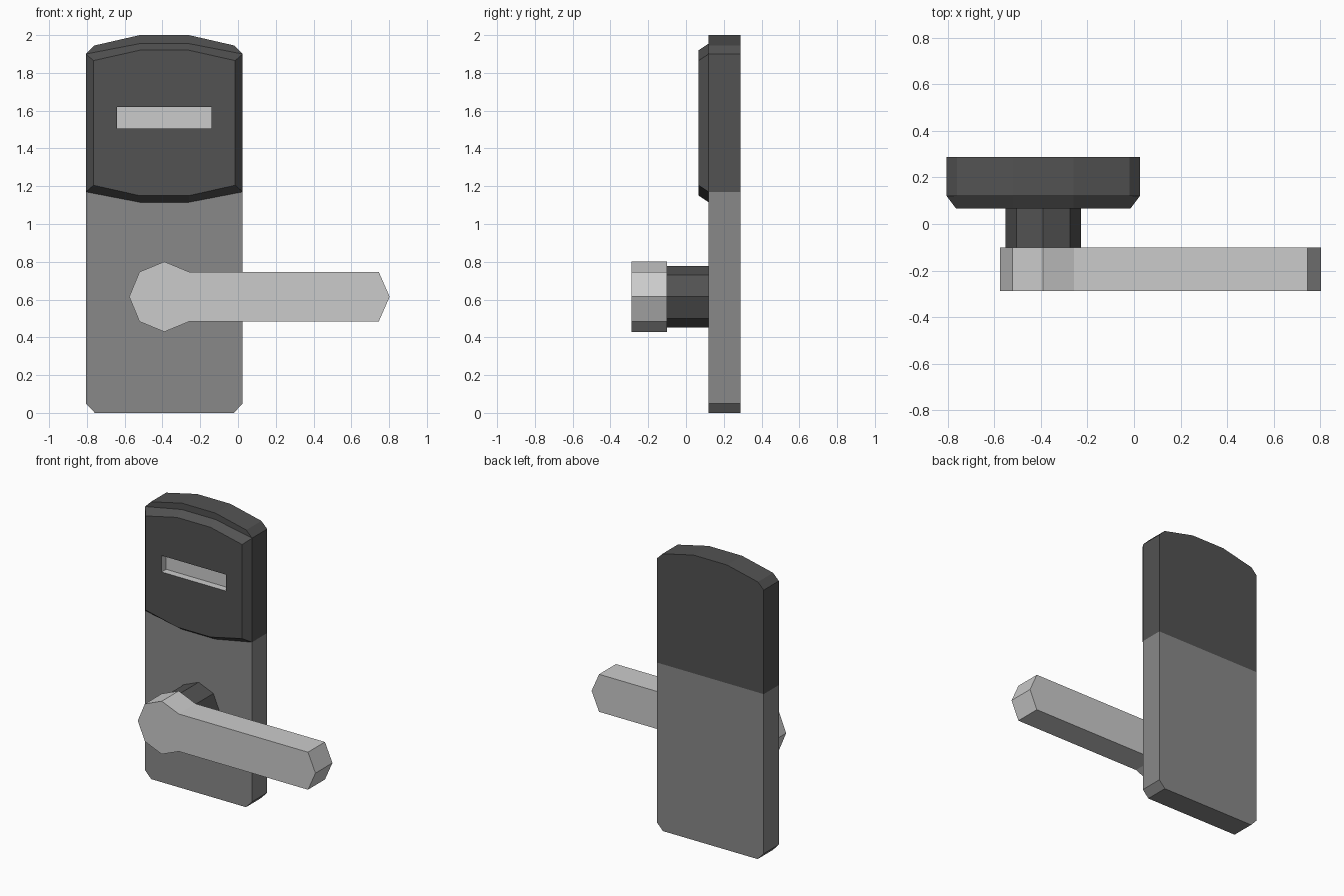
import bpy, bmesh, math

cube = bpy.data.objects.get("Cube")
if cube:
    bpy.data.objects.remove(cube, do_unlink=True)


def make_material(name, value):
    mat = bpy.data.materials.new(name)
    mat.use_nodes = True
    color = (value, value, value, 1)
    mat.diffuse_color = color
    mat.node_tree.nodes["Principled BSDF"].inputs["Base Color"].default_value = color
    return mat


dark = make_material("dark grey", 0.085)
medium = make_material("medium grey", 0.25)
light = make_material("light grey", 0.6)

AXIS_X = -0.39   # centre line of the plate
LEVER_Z = 0.615  # height of the lever pivot


def mirrored(half):
    """Close a right-hand half outline, given as offsets from the centre line."""
    right = [(AXIS_X + x, z) for x, z in half]
    left = [(AXIS_X - x, z) for x, z in reversed(half)]
    return right + left


def octagon(radius):
    return [(AXIS_X + radius * math.cos(i * math.pi / 4),
             LEVER_Z + radius * math.sin(i * math.pi / 4)) for i in range(8)]


def loft(name, front, back, y_front, y_back, mats):
    """Solid between a front and a back outline in the x-z plane."""
    bm = bmesh.new()
    a = [bm.verts.new((x, y_front, z)) for x, z in front]
    b = [bm.verts.new((x, y_back, z)) for x, z in back]
    bm.faces.new(a)
    bm.faces.new(b[::-1])
    for i in range(len(a)):
        j = (i + 1) % len(a)
        bm.faces.new((a[j], a[i], b[i], b[j]))
    bmesh.ops.recalc_face_normals(bm, faces=bm.faces)
    mesh = bpy.data.meshes.new(name)
    bm.to_mesh(mesh)
    bm.free()
    for mat in mats:
        mesh.materials.append(mat)
    obj = bpy.data.objects.new(name, mesh)
    bpy.context.collection.objects.link(obj)
    return obj


# Back plate: lower and upper halves meeting at one height
W, SPLIT, FACE, BACK = 0.415, 1.17, 0.12, 0.288
lower = mirrored([(0.368, 0), (W, 0.05), (W, SPLIT)])
upper = mirrored([(W, SPLIT), (W, 1.9), (0.37, 1.945), (0.13, 2)])
loft("lower_plate", lower, lower, FACE, BACK, [medium])
loft("upper_plate", upper, upper, FACE, BACK, [dark])

# Raised reader cover with bevelled rim
rim = mirrored([(0.13, 1.115), (W, SPLIT), (W, 1.9), (0.13, 1.955)])
face = mirrored([(0.13, 1.15), (0.375, 1.205), (0.375, 1.865), (0.13, 1.92)])
cover = loft("reader_cover", face, rim, 0.067, FACE, [dark, light])

# Card slot sunk into the cover; the cutter leaves light faces behind
slot = mirrored([(0.25, 1.505), (0.25, 1.62)])
cutter = loft("slot_cutter", slot, slot, 0, FACE - 0.003, [dark, light])
for poly in cutter.data.polygons:
    poly.material_index = 1
cutter.hide_render = True
cutter.hide_set(True)
cut = cover.modifiers.new("card_slot", 'BOOLEAN')
cut.operation = 'DIFFERENCE'
cut.solver = 'EXACT'
cut.object = cutter

# Spindle hub behind the lever
hub = octagon(0.163)
loft("spindle_hub", hub, hub, -0.1, FACE, [dark])

# Lever: octagonal boss drawn out into a bar with a pointed end
boss = octagon(0.186)
half_bar = 0.186 * math.sin(math.pi / 4)
tip = [(0.745, LEVER_Z - half_bar), (0.803, LEVER_Z), (0.745, LEVER_Z + half_bar)]
lever = tip + boss[1:]
loft("lever_handle", lever, lever, -0.288, -0.1, [light])
